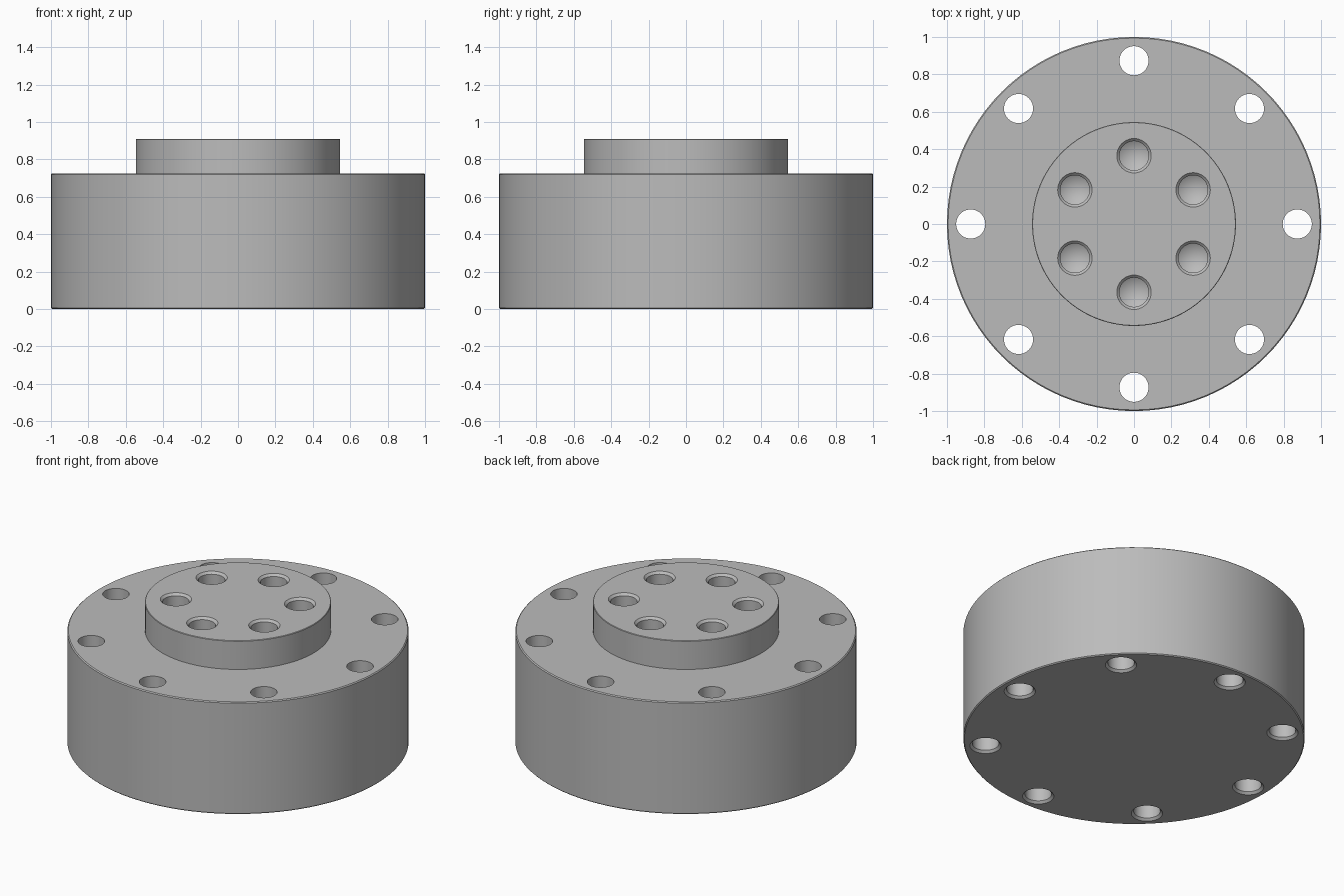
import bpy, bmesh, math
from mathutils import Matrix

default = bpy.data.objects.get("Cube")
if default:
    bpy.data.objects.remove(default, do_unlink=True)

# Single machined metal colour
metal = bpy.data.materials.new("satin grey metal")
metal.use_nodes = True
grey = (0.5, 0.5, 0.5, 1)
metal.diffuse_color = grey
metal.node_tree.nodes["Principled BSDF"].inputs["Base Color"].default_value = grey


def lathe(bm, profile, segments, location=(0, 0, 0)):
    """Close a solid of revolution from (radius, height) points running bottom to top."""
    rings = []
    for r, z in profile:
        if r == 0:
            rings.append([bm.verts.new((0, 0, z))])
        else:
            rings.append([bm.verts.new((r * math.cos(a), r * math.sin(a), z))
                          for a in (2 * math.pi * i / segments for i in range(segments))])
    for low, high in zip(rings, rings[1:]):
        for i in range(segments):
            j = (i + 1) % segments
            if len(low) == 1:
                bm.faces.new((low[0], high[j], high[i]))
            else:
                bm.faces.new((low[i], low[j], high[j], high[i]))
    for ring, flip in ((rings[0], True), (rings[-1], False)):
        if len(ring) > 1:
            bm.faces.new(ring[::-1] if flip else ring)
    new = [v for ring in rings for v in ring]
    bmesh.ops.transform(bm, matrix=Matrix.Translation(location), verts=new)


def make_object(name, bm):
    bmesh.ops.recalc_face_normals(bm, faces=bm.faces)
    mesh = bpy.data.meshes.new(name)
    bm.to_mesh(mesh)
    bm.free()
    mesh.materials.append(metal)
    obj = bpy.data.objects.new(name, mesh)
    bpy.context.collection.objects.link(obj)
    return obj


def hole_circle(bm, profile, count, radius):
    for i in range(count):
        a = math.pi / 2 + 2 * math.pi * i / count
        lathe(bm, profile, 40, (radius * math.cos(a), radius * math.sin(a), 0))


# Stepped body: wide drum with a raised central boss and tiny edge breaks
R, H = 1.0, 0.725
BOSS_R, TOP = 0.545, 0.91
E = 0.006
bm = bmesh.new()
lathe(bm, [(R - E, 0), (R, E), (R, H - E), (R - E, H), (BOSS_R, H),
           (BOSS_R, TOP - E / 2), (BOSS_R - E / 2, TOP)], 96)
body = make_object("flange_body", bm)

# Hole cutters: chamfered through holes in the rim, drilled blind holes in the boss
HOLE, CH = 0.078, 0.014
bm = bmesh.new()
hole_circle(bm, [(HOLE + 2 * CH, -CH), (HOLE, CH), (HOLE, H + 0.1)], 8, 0.873)
hole_circle(bm, [(0, 0.56), (HOLE, 0.607), (HOLE, TOP - CH),
                 (HOLE + 2 * CH, TOP + CH)], 6, 0.365)
cutter = make_object("hole_cutter", bm)

# Drill the holes
drill = body.modifiers.new("drill", "BOOLEAN")
drill.operation = "DIFFERENCE"
drill.solver = "EXACT"
drill.object = cutter
bpy.context.view_layer.objects.active = body
body.select_set(True)
bpy.ops.object.modifier_apply(modifier=drill.name)
bpy.data.objects.remove(cutter, do_unlink=True)
bpy.ops.object.shade_smooth_by_angle(angle=math.radians(25))
